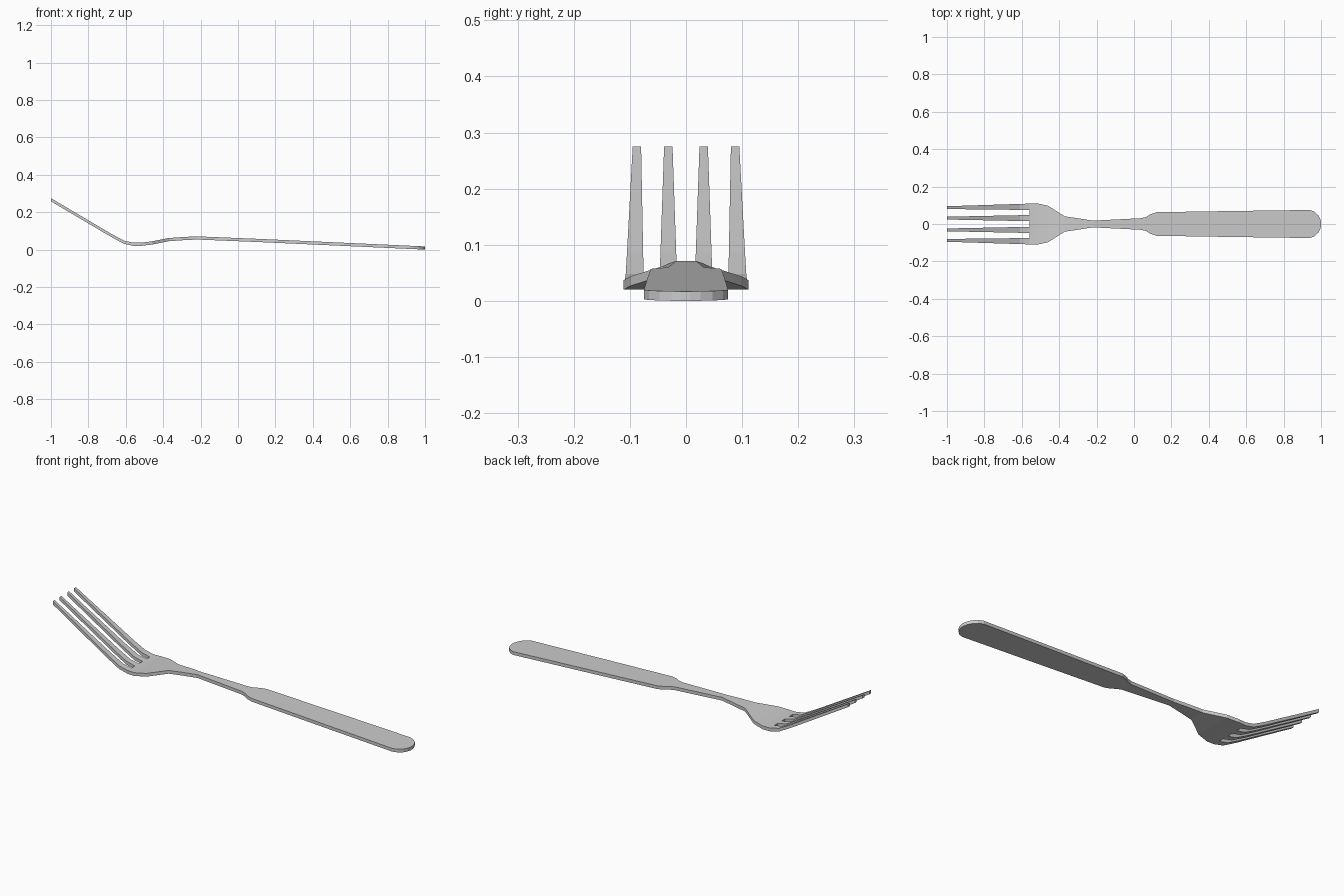
import bpy, bmesh
from mathutils import Vector

if "Cube" in bpy.data.objects:
    bpy.data.objects.remove(bpy.data.objects["Cube"])

THICK = 0.017

# Underside height along the fork (x, z)
PROFILE = [(-1, .258), (-.68, .069), (-.61, .031), (-.56, .020), (-.52, .020),
           (-.46, .027), (-.36, .047), (-.22, .054), (.12, .040), (1, 0)]
# Half width of the bowl, neck and handle (x, y)
OUTLINE = [(-.56, .109), (-.52, .111), (-.46, .098), (-.37, .041), (-.29, .029),
           (-.22, .018), (.04, .031), (.065, .038), (.09, .053), (.12, .063),
           (.5, .069), (.94, .075), (.965, .066), (.985, .047), (.996, .026), (1, .008)]
# Tine edges at the root and at the tip, one side mirrored to the other
ROOT = [.015, .048, .075, .109]
TIP = [.024, .039, .080, .095]


def height(x):
    for (x0, z0), (x1, z1) in zip(PROFILE, PROFILE[1:]):
        if x <= x1:
            return z0 + (z1 - z0) * (x - x0) / (x1 - x0)
    return PROFILE[-1][1]


def mirrored(ys):
    return [-y for y in reversed(ys)] + list(ys)


bm = bmesh.new()


def add_row(x, ys):
    return [bm.verts.new((x, y, height(x))) for y in ys]


def bridge(a, b, step=1):
    for i in range(0, len(a) - 1, step):
        bm.faces.new((a[i], b[i], b[i + 1], a[i + 1]))


# Bowl, neck and handle
root_ys = mirrored(ROOT)
rows = [add_row(x, [y * w / ROOT[-1] for y in root_ys]) for x, w in OUTLINE]
for a, b in zip(rows, rows[1:]):
    bridge(a, b)

# Four tapering tines growing from the bowl edge
previous = rows[0]
for x in (-.61, -.68, -1):
    t = (-.56 - x) / .44
    row = add_row(x, mirrored([r + (p - r) * t for r, p in zip(ROOT, TIP)]))
    bridge(row, previous, 2)
    previous = row

# Give the sheet its thickness
bmesh.ops.delete(bm, geom=[v for v in bm.verts if not v.link_faces], context='VERTS')
result = bmesh.ops.extrude_face_region(bm, geom=bm.faces[:], use_keep_orig=True)
top = [g for g in result['geom'] if isinstance(g, bmesh.types.BMVert)]
bmesh.ops.translate(bm, verts=top, vec=Vector((0, 0, THICK)))
bmesh.ops.recalc_face_normals(bm, faces=bm.faces[:])

mesh = bpy.data.meshes.new("fork")
bm.to_mesh(mesh)
bm.free()
bpy.context.collection.objects.link(bpy.data.objects.new("fork", mesh))
